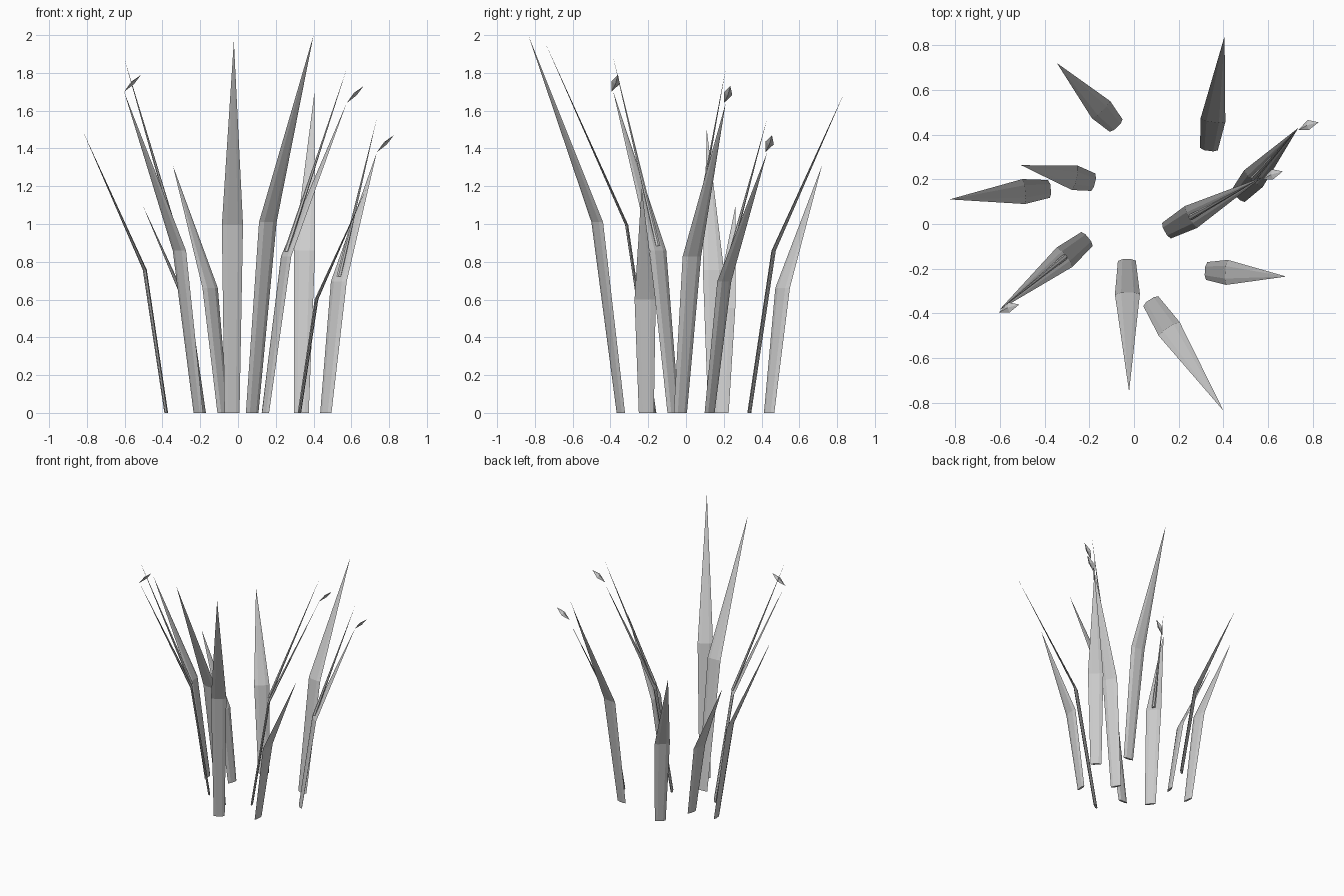
import bpy
import bmesh
from math import cos, sin, pi
from mathutils import Vector

if "Cube" in bpy.data.objects:
    bpy.data.objects.remove(bpy.data.objects["Cube"])

# base x, base y, tip x, tip y, tip height, carries a flower stalk
BLADES = [
    (-0.08, 0.44, -0.345, 0.72, 1.31, False),
    (0.335, 0.335, 0.405, 0.84, 1.70, False),
    (0.465, 0.125, 0.735, 0.43, 1.38, True),
    (0.145, -0.03, 0.575, 0.21, 1.64, True),
    (0.325, -0.21, 0.68, -0.235, 1.19, False),
    (0.075, -0.345, 0.40, -0.835, 2.00, False),
    (-0.032, -0.165, -0.022, -0.75, 1.97, False),
    (-0.21, -0.067, -0.603, -0.385, 1.70, True),
    (-0.38, 0.157, -0.825, 0.11, 1.50, False),
    (-0.182, 0.187, -0.505, 0.263, 1.10, False),
]


def finish(name, bm):
    bmesh.ops.recalc_face_normals(bm, faces=bm.faces)
    mesh = bpy.data.meshes.new(name)
    bm.to_mesh(mesh)
    bm.free()
    bpy.context.collection.objects.link(bpy.data.objects.new(name, mesh))


def spike(name, sections, tip):
    """Six-sided flattened rings (centre, across, through) closing to a point."""
    bm = bmesh.new()
    rings = [[bm.verts.new(c + u * cos(k * pi / 3) + v * sin(k * pi / 3)) for k in range(6)]
             for c, u, v in sections]
    bm.faces.new(rings[0])
    for a, b in zip(rings, rings[1:]):
        for k in range(6):
            j = (k + 1) % 6
            bm.faces.new((a[k], a[j], b[j], b[k]))
    end = bm.verts.new(tip)
    for k in range(6):
        bm.faces.new((rings[-1][k], rings[-1][(k + 1) % 6], end))
    finish(name, bm)


def seed_head(name, at):
    """Small flat rhombic leaflet with a slight thickness."""
    bm = bmesh.new()
    rim = [bm.verts.new(at + Vector(p)) for p in
           ((0, -0.01, 0), (0.047, -0.01, 0.056), (0.09, 0.025, 0.09), (0.041, 0.035, 0.042))]
    mid = at + Vector((0.045, 0.011, 0.047))
    n = Vector((-0.7, 0, 0.7)) * 0.01
    for apex in (bm.verts.new(mid + n), bm.verts.new(mid - n)):
        for k in range(4):
            bm.faces.new((rim[k], rim[(k + 1) % 4], apex))
    finish(name, bm)


for i, (bx, by, tx, ty, h, stalk) in enumerate(BLADES, 1):
    base, tip = Vector((bx, by, 0)), Vector((tx, ty, h))
    out = Vector((tx - bx, ty - by, 0))
    mid = base + out * 0.255 + Vector((0, 0, h * 0.505))
    out.normalize()
    side = Vector((-out.y, out.x, 0))
    # Bent grass blade
    spike(f"grass_blade_{i}",
          [(base, side * 0.04, out * 0.009), (mid, side * 0.056, out * 0.009)], tip)
    # Thin stalk rising from the bend, with a leaflet near the top
    if stalk:
        spike(f"stalk_{i}", [(mid + Vector((0, 0, 0.025)), side * 0.013, out * 0.013)],
              tip + Vector((0, 0, 0.18)))
        seed_head(f"seed_head_{i}", tip)
